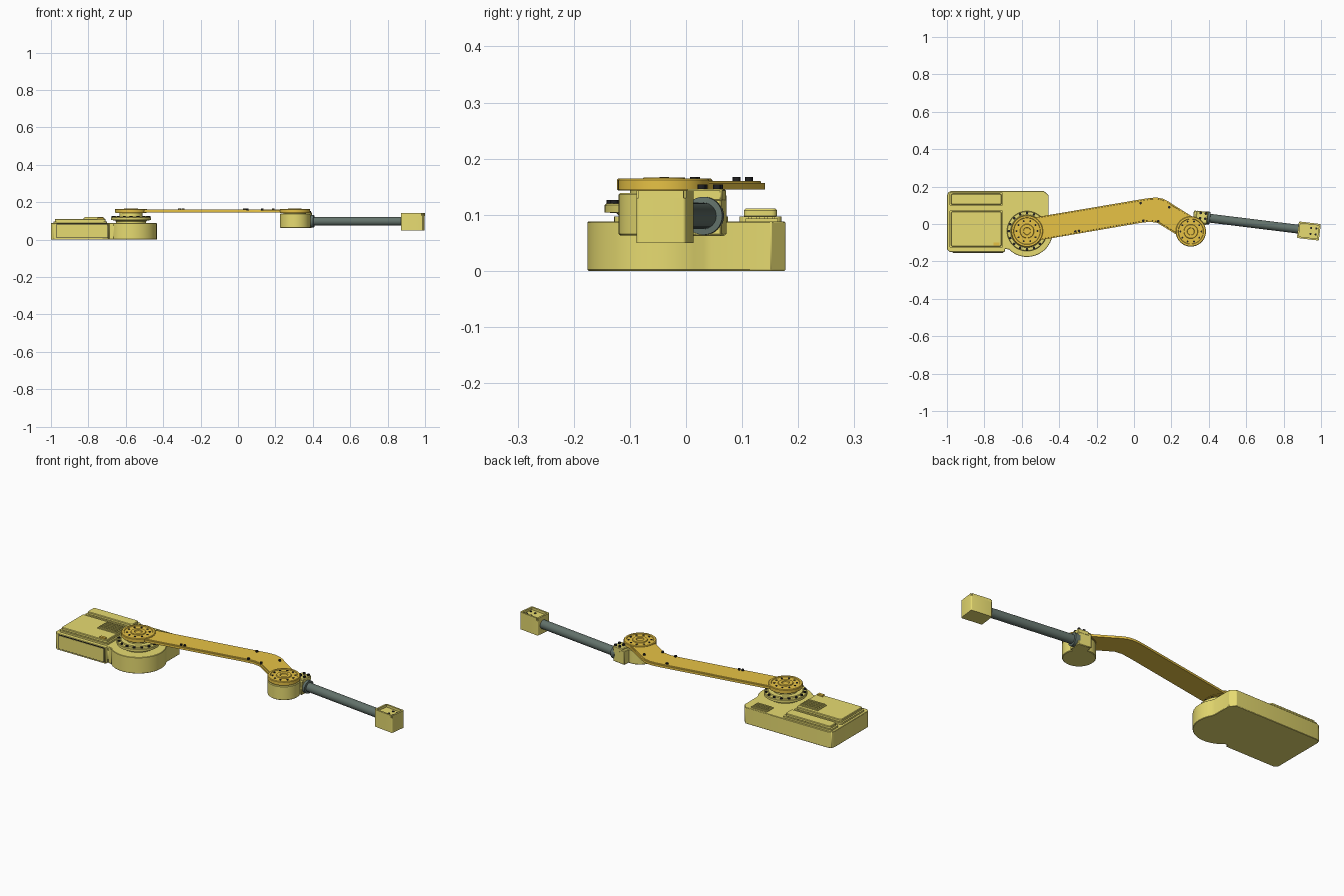
import bpy, bmesh, math
from mathutils import Matrix, Vector

if "Cube" in bpy.data.objects:
    bpy.data.objects.remove(bpy.data.objects["Cube"])


def material(name, rgb):
    m = bpy.data.materials.new(name)
    m.diffuse_color = (*rgb, 1)
    m.use_nodes = True
    m.node_tree.nodes["Principled BSDF"].inputs["Base Color"].default_value = m.diffuse_color
    return m


OLIVE = material("olive yellow", (0.80, 0.71, 0.165))
GOLD = material("gold", (0.80, 0.54, 0.06))
STEEL = material("grey green steel", (0.125, 0.17, 0.148))
BLACK = material("black", (0.015, 0.015, 0.016))


def finish(name, bm, mat, bevel=0.0):
    bmesh.ops.recalc_face_normals(bm, faces=bm.faces)
    me = bpy.data.meshes.new(name)
    bm.to_mesh(me)
    bm.free()
    me.materials.append(mat)
    ob = bpy.data.objects.new(name, me)
    bpy.context.collection.objects.link(ob)
    bpy.ops.object.select_all(action='DESELECT')
    ob.select_set(True)
    bpy.context.view_layer.objects.active = ob
    bpy.ops.object.shade_smooth_by_angle(angle=math.radians(30))
    if bevel:
        b = ob.modifiers.new("bevel", 'BEVEL')
        b.width, b.segments, b.limit_method = bevel, 1, 'ANGLE'
        b.angle_limit = math.radians(40)
    return ob


def prism(name, pts, z0, z1, mat, bevel=0.0, lip=0.0):
    """Extruded outline, optionally with a raised field inside a lip."""
    bm = bmesh.new()
    face = bm.faces.new([bm.verts.new((x, y, z0)) for x, y in pts])
    r = bmesh.ops.extrude_face_region(bm, geom=[face], use_keep_orig=True)
    vs = [g for g in r['geom'] if isinstance(g, bmesh.types.BMVert)]
    bmesh.ops.translate(bm, verts=vs, vec=(0, 0, z1 - z0))
    if lip:
        bmesh.ops.recalc_face_normals(bm, faces=bm.faces)
        top = [f for f in bm.faces if f.calc_center_median().z > z1 - 1e-4]
        bmesh.ops.inset_region(bm, faces=top, thickness=lip)
        bmesh.ops.inset_region(bm, faces=top, thickness=0.001, depth=0.003)
    return finish(name, bm, mat, bevel)


def rounded(x0, x1, y0, y1, r):
    pts = []
    for cx, cy, a in ((x1 - r, y0 + r, -90), (x1 - r, y1 - r, 0),
                      (x0 + r, y1 - r, 90), (x0 + r, y0 + r, 180)):
        for i in range(5):
            t = math.radians(a + i * 22.5)
            pts.append((cx + r * math.cos(t), cy + r * math.sin(t)))
    return pts


def lathe(name, profile, mat, matrix, steps=48):
    bm = bmesh.new()
    vs = [bm.verts.new((r, 0, z)) for r, z in profile]
    es = [bm.edges.new(p) for p in zip(vs, vs[1:])]
    bmesh.ops.spin(bm, geom=vs + es, axis=(0, 0, 1), cent=(0, 0, 0),
                   angle=2 * math.pi, steps=steps, use_duplicate=False)
    bmesh.ops.remove_doubles(bm, verts=bm.verts, dist=1e-5)
    bm.transform(matrix)
    return finish(name, bm, mat)


def boxes(name, items, mat, bevel=0.0, matrix=None):
    """items: list of (centre, size)"""
    bm = bmesh.new()
    for c, s in items:
        bmesh.ops.create_cube(bm, size=1, matrix=Matrix.Translation(c) @ Matrix.Diagonal((*s, 1)))
    if matrix:
        bm.transform(matrix)
    return finish(name, bm, mat, bevel)


def bolts(name, places, z0, z1, r=0.007):
    bm = bmesh.new()
    for x, y in places:
        bmesh.ops.create_cone(bm, cap_ends=True, segments=12, radius1=r, radius2=r, depth=z1 - z0,
                              matrix=Matrix.Translation((x, y, (z0 + z1) / 2)))
    return finish(name, bm, BLACK)


def ring(c, r, n):
    return [(c[0] + r * math.cos(2 * math.pi * i / n), c[1] + r * math.sin(2 * math.pi * i / n)) for i in range(n)]


SHOULDER, ELBOW = (-0.572, -0.038), (0.304, -0.04)

# base housing with a round front bulge under the shoulder
outline = [(-0.985, -0.15), (-0.692, -0.15), (-0.688, -0.133), (-0.665, -0.137)]
for i in range(21):
    a = math.radians(232 + i * (390 - 232) / 20)
    outline.append((SHOULDER[0] + 0.138 * math.cos(a), SHOULDER[1] + 0.138 * math.sin(a)))
outline += [(-0.456, 0.045), (-0.456, 0.152), (-0.482, 0.177), (-0.975, 0.177),
            (-0.993, 0.17), (-1, 0.152), (-1, -0.135)]
prism("base_housing", outline, 0, 0.088, OLIVE, 0.002)

# base covers, front panel and vents
for name, y0, y1 in (("main_cover", -0.128, 0.075), ("rear_cover", 0.095, 0.17)):
    prism(name + "_step", rounded(-0.987, -0.7, y0, y1, 0.012), 0.085, 0.097, OLIVE)
    prism(name, rounded(-0.979, -0.708, y0 + 0.008, y1 - 0.008, 0.01), 0.095, 0.111, OLIVE, 0.003)
boxes("front_panel_gap", [((-0.834, -0.151, 0.047), (0.274, 0.004, 0.077))], BLACK)
boxes("front_panel", [((-0.834, -0.152, 0.047), (0.266, 0.006, 0.07))], OLIVE)
boxes("cover_vent", [((-0.77, 0.01, 0.112), (0.11, 0.075, 0.006))] +
      [((-0.77, -0.02 + i * 0.015, 0.117), (0.1, 0.007, 0.008)) for i in range(5)], OLIVE)
boxes("base_vent", [((-0.553, 0.135, 0.09), (0.095, 0.058, 0.006))] +
      [((-0.553, 0.114 + i * 0.014, 0.094), (0.085, 0.006, 0.006)) for i in range(4)], OLIVE)
boxes("cover_switch", [((-0.735, -0.108, 0.114), (0.032, 0.016, 0.01))], GOLD)

# shoulder turntable
lathe("shoulder_turntable",
      [(0, 0.08), (0.08, 0.08), (0.08, 0.096), (0.086, 0.103), (0.107, 0.104), (0.107, 0.117),
       (0.104, 0.12), (0.088, 0.12), (0.086, 0.126), (0.062, 0.126), (0.06, 0.147), (0, 0.147)],
      OLIVE, Matrix.Translation((*SHOULDER, 0)))
bolts("turntable_bolts", ring(SHOULDER, 0.097, 16), 0.115, 0.126)

# upper arm plate
arm = [(-0.58, -0.1), (0.03, 0.005), (0.085, 0.012), (0.125, 0.006), (0.235, -0.062), (0.28, -0.09),
       (0.36, 0.01), (0.215, 0.1), (0.18, 0.123), (0.155, 0.135), (0.125, 0.141), (0.09, 0.14),
       (0.05, 0.134), (-0.58, 0.027)]
prism("upper_arm", arm, 0.145, 0.157, GOLD, 0, 0.007)
bolts("arm_bolts", [(0.035, 0.112), (0.188, 0.09), (0.05, 0.018), (0.13, 0.014),
                    (-0.313, -0.04), (-0.294, -0.037)], 0.155, 0.167)

# round joint caps at both arm ends
for name, c, r in (("shoulder", SHOULDER, 0.085), ("elbow", ELBOW, 0.081)):
    lathe(name + "_cap",
          [(0, 0.143), (r - 0.002, 0.143), (r, 0.146), (r, 0.162), (r - 0.003, 0.165), (r - 0.013, 0.165),
           (r - 0.015, 0.162), (0.038, 0.162), (0.036, 0.166), (0.02, 0.166), (0.018, 0.161), (0, 0.161)],
          GOLD, Matrix.Translation((*c, 0)))
    bolts(name + "_cap_bolts", ring(c, 0.056, 10), 0.16, 0.1645, 0.005)

# elbow housing and its side bracket
lathe("elbow_housing", [(0, 0.063), (0.077, 0.063), (0.08, 0.066), (0.08, 0.136), (0.077, 0.139),
                        (0.06, 0.139), (0.06, 0.145), (0, 0.145)],
      OLIVE, Matrix.Translation((*ELBOW, 0)))
turn = Matrix.Rotation(math.radians(-7), 4, 'Z')
bracket = Matrix.Translation((0.362, 0.036, 0)) @ turn
boxes("elbow_bracket", [((-0.008, -0.004, 0.1), (0.075, 0.07, 0.075)),
                        ((0, 0, 0.135), (0.062, 0.064, 0.022))], OLIVE, 0.003, bracket)
boxes("elbow_web", [((-0.035, -0.045, 0.1), (0.07, 0.06, 0.074))], OLIVE, 0, bracket)
bolts("bracket_bolts", [(bracket @ Vector((x, y, 0))).xy for x in (-0.008, 0.02) for y in (-0.006, 0.022)],
      0.143, 0.154)

# forearm tube with flange, lying along the forearm direction
start, end = Vector((0.38, 0.034, 0.098)), Vector((0.89, -0.029, 0.098))
axis = end - start
L = axis.length
lathe("forearm_tube",
      [(0, 0), (0.034, 0), (0.034, 0.026), (0.0235, 0.027), (0.0235, L), (0, L)], STEEL,
      Matrix.Translation(start) @ axis.to_track_quat('Z', 'Y').to_matrix().to_4x4(), 32)

# end block with a shallow pocket in its top
place = Matrix.Translation((0.935, -0.0375, 0)) @ turn
corners = [(place @ Vector((x, y, 0))).xy for x, y in rounded(-0.059, 0.059, -0.0445, 0.0445, 0.006)]
prism("end_block", corners, 0.05, 0.13, OLIVE)
boxes("end_block_rim", [((s * 0.0545, 0, 0.135), (0.009, 0.081, 0.016)) for s in (-1, 1)] +
      [((0, s * 0.04, 0.135), (0.106, 0.009, 0.016)) for s in (-1, 1)], OLIVE, 0, place)
bolts("end_block_bolts", [(place @ Vector((x, y, 0))).xy for x in (0.01, 0.038) for y in (-0.014, 0.018)],
      0.128, 0.133, 0.006)
